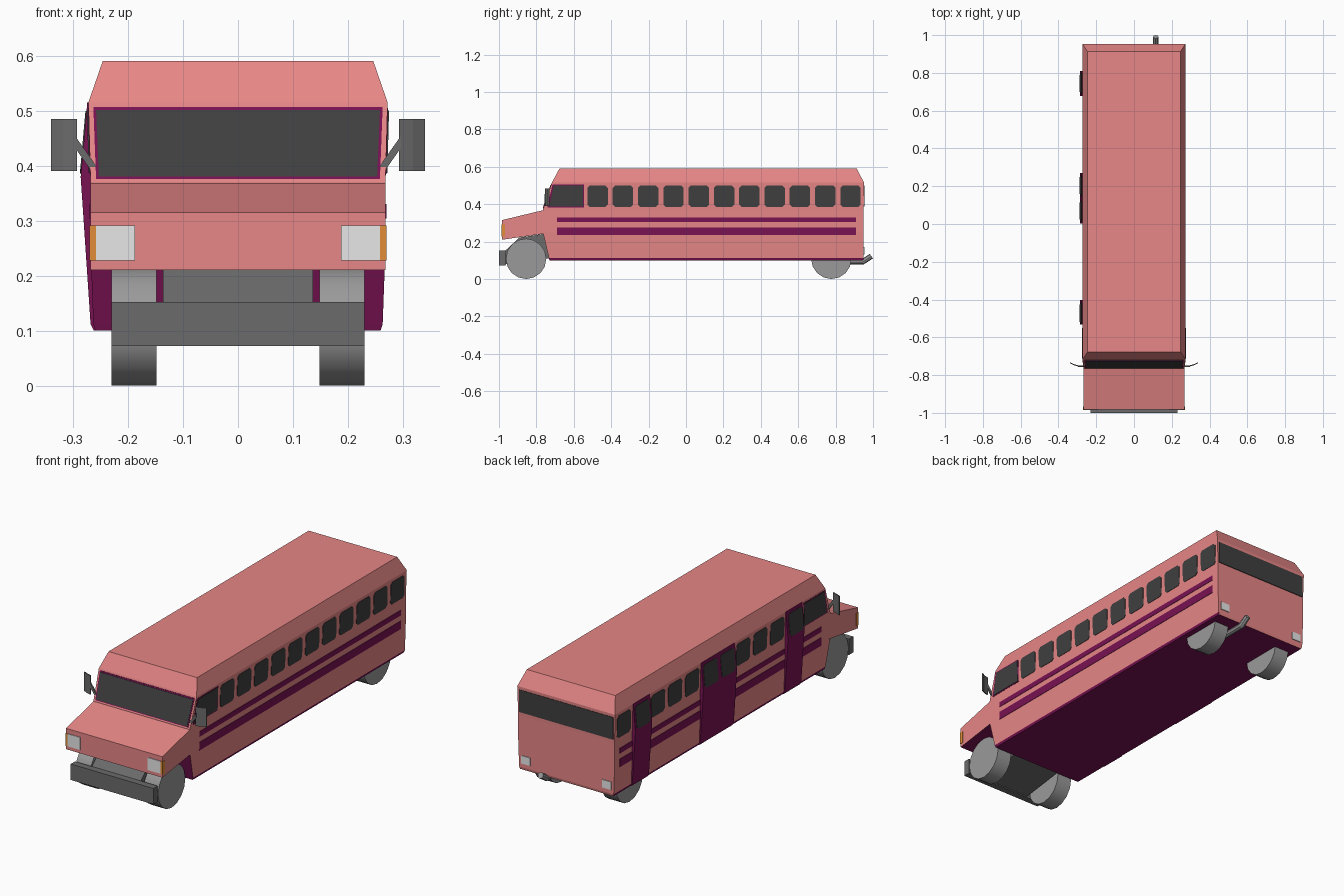
import bpy, bmesh, math
from mathutils import Vector

if "Cube" in bpy.data.objects:
    bpy.data.objects.remove(bpy.data.objects["Cube"])


def material(name, r, g, b):
    m = bpy.data.materials.new(name)
    m.diffuse_color = (r, g, b, 1)
    m.use_nodes = True
    m.node_tree.nodes["Principled BSDF"].inputs["Base Color"].default_value = m.diffuse_color
    return m


PINK = material("salmon_paint", 0.80, 0.24, 0.24)
PURPLE = material("purple_paint", 0.19, 0.006, 0.085)
GLASS = material("dark_glass", 0.05, 0.05, 0.05)
DARK = material("dark_grey", 0.145, 0.145, 0.145)
GREY = material("wheel_grey", 0.32, 0.32, 0.32)
LAMP = material("lamp_white", 0.80, 0.80, 0.80)
ORANGE = material("orange_lamp", 0.75, 0.27, 0.04)


def loft(name, rings, mats, rule=None):
    """Join equal-length rings of points into a closed solid."""
    bm = bmesh.new()
    vs = [[bm.verts.new(p) for p in ring] for ring in rings]
    n = len(vs[0])
    for a, b in zip(vs, vs[1:]):
        for i in range(n):
            j = (i + 1) % n
            bm.faces.new((a[i], a[j], b[j], b[i]))
    bm.faces.new(vs[0])
    bm.faces.new(vs[-1])
    bmesh.ops.recalc_face_normals(bm, faces=bm.faces)
    bm.normal_update()
    if rule:
        for f in bm.faces:
            f.material_index = rule(f.normal, f.calc_center_median())
    me = bpy.data.meshes.new(name)
    bm.to_mesh(me)
    bm.free()
    for m in mats:
        me.materials.append(m)
    ob = bpy.data.objects.new(name, me)
    bpy.context.collection.objects.link(ob)
    return ob


def across(name, profile, x0, x1, mats, rule=None):
    """Extrude a (y, z) profile along x."""
    return loft(name, [[(x, y, z) for y, z in profile] for x in (x0, x1)], mats, rule)


def lerp_table(table, z):
    for (z0, x0), (z1, x1) in zip(table, table[1:]):
        if z <= z1:
            return x0 + (x1 - x0) * (z - z0) / (z1 - z0)
    return table[-1][1]


WALL = [(0.112, 0.263), (0.25, 0.268), (0.37, 0.268), (0.515, 0.272)]
DOOR = [(0.10, 0.262), (0.112, 0.268), (0.38, 0.286), (0.515, 0.274)]


def side_plate(name, pts, side, mat, table=WALL, lift=0.002):
    """Thin plate following the side wall, outline given in (y, z)."""
    rings = [[(side * (lerp_table(table, z) + o), y, z) for y, z in pts]
             for o in (-0.004, lift)]
    return loft(name, rings, [mat])


def rounded(y0, y1, z0, z1, c=0.012):
    return [(y0 + c, z0), (y1 - c, z0), (y1, z0 + c), (y1, z1 - c),
            (y1 - c, z1), (y0 + c, z1), (y0, z1 - c), (y0, z0 + c)]


def rect(a0, a1, b0, b1):
    return [(a0, b0), (a1, b0), (a1, b1), (a0, b1)]


# Passenger body: levels of height, half width, front y, back y
levels = [(0.10, 0.259, -0.730, 0.947), (0.112, 0.263, -0.733, 0.95),
          (0.25, 0.268, -0.765, 0.95), (0.37, 0.268, -0.765, 0.95),
          (0.515, 0.272, -0.717, 0.952), (0.59, 0.246, -0.677, 0.913)]
loft("body", [[(-w, a, z), (w, a, z), (w, b, z), (-w, b, z)] for z, w, a, b in levels],
     [PINK, PURPLE],
     lambda n, c: int(n.z < -0.3 or (n.y < -0.5 and c.z < 0.25)))

# Hood and chassis under it
across("hood", [(-0.983, 0.21), (-0.983, 0.315), (-0.763, 0.368), (-0.755, 0.243)],
       -0.268, 0.268, [PINK, PURPLE], lambda n, c: int(n.z < -0.5))
across("chassis", [(-0.968, 0.15), (-0.89, 0.222), (-0.76, 0.241), (-0.732, 0.11),
                   (-0.968, 0.078)], -0.136, 0.136, [DARK])
across("bumper", rect(-1.0, -0.966, 0.072, 0.152), -0.23, 0.23, [DARK])


# Windshield lies on the slanted front wall
def front_pts(z0, z1, w0, w1, lift):
    y = lambda z: -0.765 + 0.048 * (z - 0.37) / 0.145 - lift
    return [(-w0, y(z0), z0), (w0, y(z0), z0), (w1, y(z1), z1), (-w1, y(z1), z1)]


loft("windshield_frame", [front_pts(0.376, 0.507, 0.258, 0.263, o) for o in (-0.003, 0.002)], [PURPLE])
loft("windshield", [front_pts(0.38, 0.501, 0.253, 0.258, o) for o in (-0.003, 0.004)], [GLASS])

# Rear window
across("rear_window", rect(0.945, 0.954, 0.388, 0.50), -0.262, 0.262, [GLASS])

# Doors on the left side
for y0, y1 in ((-0.533, -0.402), (0.003, 0.270), (0.677, 0.810)):
    loft("door", [[(-x, y, z) for z, x in DOOR] + [(-0.25, y, 0.515), (-0.25, y, 0.10)]
                  for y in (y0, y1)], [PURPLE])

door_windows = {0, 4, 5, 9}
for s in (-1, 1):
    # Side windows
    for i in range(11):
        y = -0.527 + 0.1352 * i
        in_door = s < 0 and i in door_windows
        side_plate("side_window", rounded(y, y + 0.109, 0.386, 0.499), s, GLASS,
                   DOOR if in_door else WALL)
    side_plate("cab_window_frame", [(-0.742, 0.382), (-0.546, 0.382), (-0.546, 0.505),
                                    (-0.714, 0.505)], s, PURPLE, lift=0.001)
    side_plate("cab_window", [(-0.732, 0.387), (-0.551, 0.387), (-0.551, 0.50),
                              (-0.707, 0.50)], s, GLASS, lift=0.003)
    # Painted stripes
    for z0, z1 in ((0.235, 0.276), (0.304, 0.330)):
        side_plate("stripe", rect(-0.69, 0.91, z0, z1), s, PURPLE)
    # Lamps
    across("headlight", rect(-0.986, -0.978, 0.228, 0.291), s * 0.187, s * 0.258, [LAMP])
    across("turn_lamp", rect(-0.986, -0.967, 0.228, 0.291), s * 0.258, s * 0.270, [ORANGE])
    across("tail_lamp", rect(0.945, 0.954, 0.132, 0.172), s * 0.20, s * 0.25, [LAMP])
    # Wing mirror and its arm
    plan = [(0.293, -0.755), (0.318, -0.748), (0.340, -0.737),
            (0.340, -0.731), (0.318, -0.742), (0.293, -0.749)]
    loft("mirror", [[(s * x, y, z) for x, y in plan] for z in (0.39, 0.485)], [DARK])
    loft("mirror_arm", [[(s * x, y, z) for y, z in rect(-0.756, -0.748, h, h + 0.022)]
                        for x, h in ((0.255, 0.374), (0.296, 0.432))], [DARK])
    # Wheels
    for y in (-0.855, 0.777):
        bpy.ops.mesh.primitive_cylinder_add(vertices=16, radius=0.108, depth=0.082,
                                            location=(s * 0.189, y, 0.108),
                                            rotation=(0, math.pi / 2, 0))
        wheel = bpy.context.object
        wheel.name = "wheel"
        wheel.data.materials.append(GREY)
        bpy.ops.object.shade_smooth_by_angle(angle=math.radians(35))

# Exhaust pipe with an upturned end
path = [(0.80, 0.092, 0.0), (0.945, 0.092, 0.3), (0.991, 0.122, 0.6)]
rings = []
for y, z, tilt in path:
    up = Vector((0, -math.sin(tilt), math.cos(tilt)))
    rings.append([Vector((0.115, y, z)) + 0.015 * (math.cos(a) * Vector((1, 0, 0)) + math.sin(a) * up)
                  for a in (k * math.pi / 4 for k in range(8))])
loft("exhaust_pipe", rings, [GREY])
